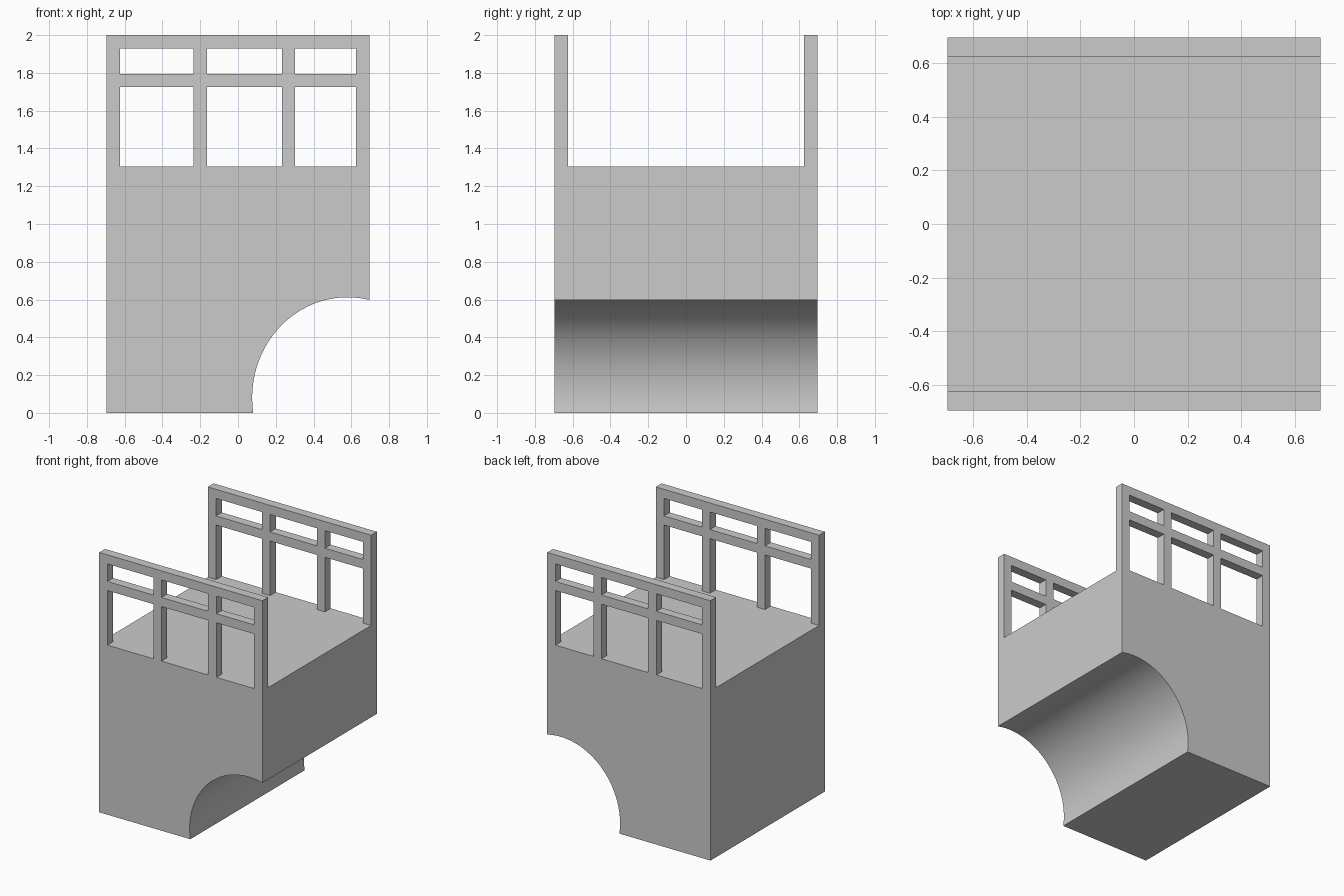
import bpy, bmesh, math

if "Cube" in bpy.data.objects:
    bpy.data.objects.remove(bpy.data.objects["Cube"])

W = 0.695      # half width
DECK = 1.305   # deck height
T = 0.07       # timber thickness


def make_object(name, bm):
    bmesh.ops.recalc_face_normals(bm, faces=bm.faces)
    mesh = bpy.data.meshes.new(name)
    bm.to_mesh(mesh)
    bm.free()
    obj = bpy.data.objects.new(name, mesh)
    bpy.context.collection.objects.link(obj)
    return obj


def box(name, x0, x1, y0, y1, z0, z1):
    bm = bmesh.new()
    bmesh.ops.create_cube(bm, size=1)
    for v in bm.verts:
        v.co.x = x0 if v.co.x < 0 else x1
        v.co.y = y0 if v.co.y < 0 else y1
        v.co.z = z0 if v.co.z < 0 else z1
    return make_object(name, bm)


# Solid body with the concave arch cut out of its lower right side
cx, cz, rx, rz = 0.58, 0.08, 0.505, 0.532
start = math.pi + math.asin(cz / rz)
end = math.acos((W - cx) / rx)
N = 40
profile = [(-W, 0)]
for i in range(N + 1):
    a = start + (end - start) * i / N
    profile.append((cx + rx * math.cos(a), max(0, cz + rz * math.sin(a))))
profile += [(W, DECK), (-W, DECK)]

bm = bmesh.new()
face = bm.faces.new([bm.verts.new((x, -W, z)) for x, z in profile])
ext = bmesh.ops.extrude_face_region(bm, geom=[face])
for g in ext["geom"]:
    if isinstance(g, bmesh.types.BMVert):
        g.co.y = W
body = make_object("arched_body", bm)
bpy.context.view_layer.objects.active = body
body.select_set(True)
bpy.ops.object.shade_smooth_by_angle(angle=math.radians(30))

# Railings along front and back edges
xs = [-W, -0.235, 0.233, W - T]
for side, s in (("front", -1), ("back", 1)):
    y0, y1 = sorted((s * W, s * (W - T)))
    # Corner post runs full height beside the top rail
    box(side + "_corner_post", W - T, W, y0, y1, DECK, 2.0)
    box(side + "_top_rail", -W, W - T, y0, y1, 2.0 - T, 2.0)
    # Remaining posts stand below the top rail
    for i, x in enumerate(xs[:3]):
        box(f"{side}_post_{i + 1}", x, x + T, y0, y1, DECK, 2.0 - T)
    # Middle rail in segments between posts
    for i in range(3):
        box(f"{side}_middle_rail_{i + 1}", xs[i] + T, xs[i + 1], y0, y1, 1.725, 1.795)
